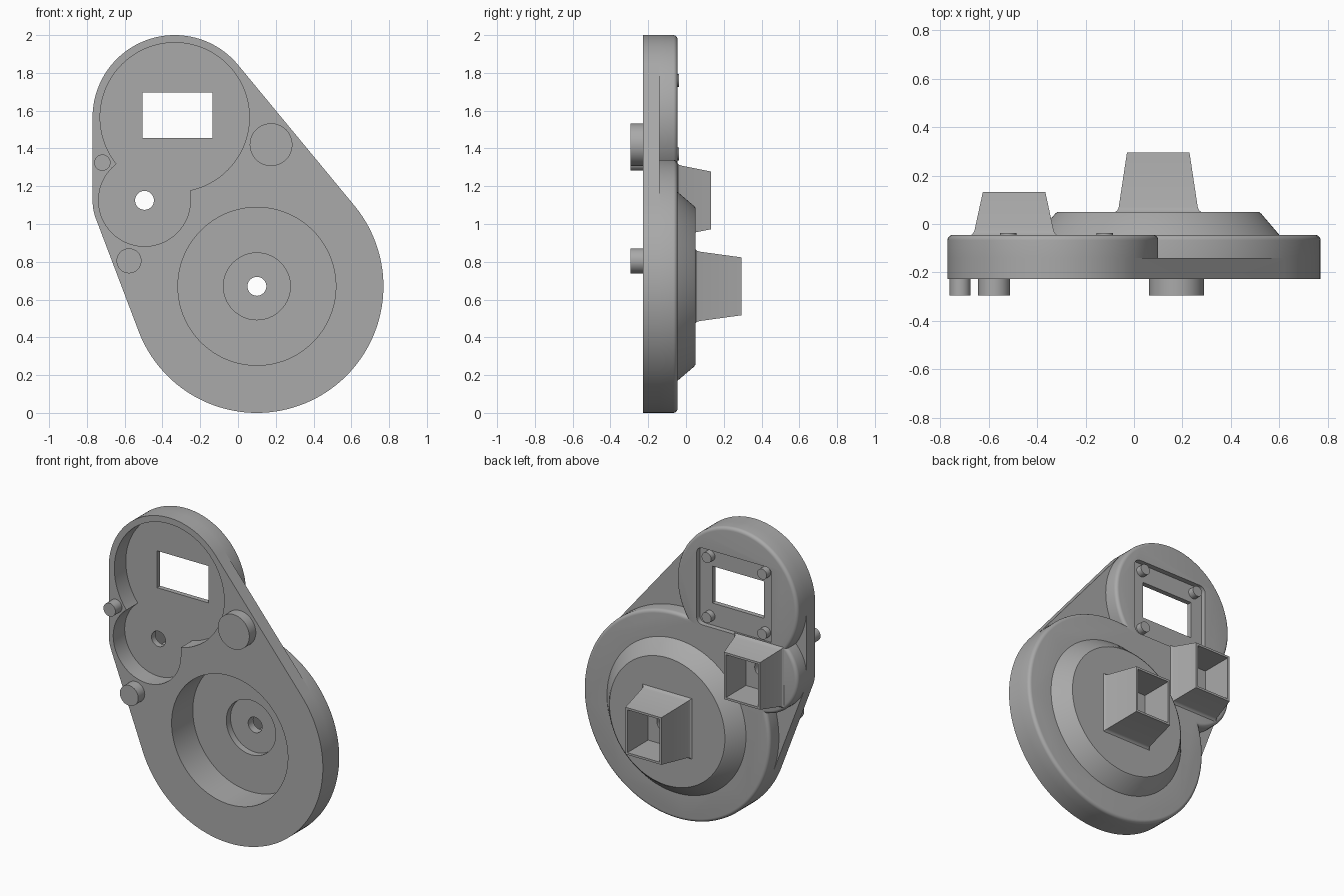
import bpy, bmesh, math
from mathutils import Vector
from mathutils.geometry import convex_hull_2d

cube = bpy.data.objects.get("Cube")
if cube:
    bpy.data.objects.remove(cube, do_unlink=True)

grey = bpy.data.materials.new("mid grey")
grey.use_nodes = True
grey.diffuse_color = (0.4, 0.4, 0.4, 1)
grey.node_tree.nodes["Principled BSDF"].inputs["Base Color"].default_value = (0.4, 0.4, 0.4, 1)

FRONT, BACK, WEB = -0.228, -0.045, -0.14      # main depth levels
BIG, TOP, SMALL = (0.10, 0.67), (-0.335, 1.565), (-0.495, 1.125)
WINDOW = (-0.32, 1.575)


def circle(c, r, n=128):
    return [(c[0] + r * math.cos(2 * math.pi * i / n),
             c[1] + r * math.sin(2 * math.pi * i / n)) for i in range(n)]


def rect(c, hx, hz, r=0.0):
    pts = []
    for k, (sx, sz) in enumerate([(1, 1), (-1, 1), (-1, -1), (1, -1)]):
        steps = 6 if r else 0
        for i in range(steps + 1):
            a = math.pi / 2 * (k + i / max(steps, 1))
            pts.append((c[0] + sx * (hx - r) + r * math.cos(a),
                        c[1] + sz * (hz - r) + r * math.sin(a)))
    return pts


def loft(name, rings):
    """Closed solid through (outline, y) rings."""
    bm = bmesh.new()
    loops = [[bm.verts.new((x, y, z)) for x, z in pts] for pts, y in rings]
    n = len(loops[0])
    for a, b in zip(loops, loops[1:]):
        for i in range(n):
            j = (i + 1) % n
            bm.faces.new((a[i], a[j], b[j], b[i]))
    bm.faces.new(loops[0])
    bm.faces.new(loops[-1])
    bmesh.ops.recalc_face_normals(bm, faces=bm.faces)
    mesh = bpy.data.meshes.new(name)
    bm.to_mesh(mesh)
    bm.free()
    mesh.materials.append(grey)
    ob = bpy.data.objects.new(name, mesh)
    bpy.context.collection.objects.link(ob)
    return ob


def prism(name, pts, y0, y1):
    return loft(name, [(pts, y0), (pts, y1)])


def rounded_disc(name, c, r, f=0.022):
    rings = [(circle(c, r), FRONT)]
    for i in range(6):
        a = math.pi / 2 * i / 5
        rings.append((circle(c, r - f + f * math.cos(a)), BACK - f + f * math.sin(a)))
    return loft(name, rings)


def tower(c, y0, y1):
    """Tapered rectangular socket with a small flare at its foot."""
    return loft("tower", [(rect(c, 0.155, 0.18), y0 - 0.015),
                          (rect(c, 0.178, 0.198), y0 - 0.001),
                          (rect(c, 0.168, 0.189), y0 + 0.007),
                          (rect(c, 0.163, 0.184), y0 + 0.02),
                          (rect(c, 0.129, 0.153), y1)])


def combine(target, other, op):
    mod = target.modifiers.new("join", "BOOLEAN")
    mod.operation, mod.solver, mod.object = op, "EXACT", other
    bpy.context.view_layer.objects.active = target
    bpy.ops.object.modifier_apply(modifier=mod.name)
    bpy.data.objects.remove(other, do_unlink=True)


def smooth(ob):
    bpy.ops.object.select_all(action="DESELECT")
    ob.select_set(True)
    bpy.context.view_layer.objects.active = ob
    bpy.ops.object.shade_smooth_by_angle(angle=math.radians(28))


# Housing: thin web around three raised discs
discs = [(BIG, 0.67), (TOP, 0.435), (SMALL, 0.275)]
cloud = [Vector(p) for c, r in discs for p in circle(c, r)]
outline = [tuple(cloud[i]) for i in convex_hull_2d(cloud)]
housing = prism("housing", outline, FRONT, WEB)
for c, r in discs:
    combine(housing, rounded_disc("disc", c, r), "UNION")

# Conical step on the large disc
combine(housing, loft("step", [(circle(BIG, 0.50), BACK - 0.02), (circle(BIG, 0.50), BACK),
                               (circle(BIG, 0.425), 0.043), (circle(BIG, 0.415), 0.05)]), "UNION")

# Rear recess around the window, with four mounting pins
combine(housing, prism("recess", rect((-0.315, 1.562), 0.27, 0.25, 0.04), -0.078, 0.1),
        "DIFFERENCE")
for sx in (-1, 1):
    for sz in (-1, 1):
        pin = circle((WINDOW[0] + sx * 0.2, 1.565 + sz * 0.195), 0.034, 32)
        combine(housing, prism("pin", pin, -0.09, -0.038), "UNION")

# Two rear towers
combine(housing, tower(BIG, 0.05, 0.295), "UNION")
combine(housing, tower(SMALL, BACK, 0.132), "UNION")

# Front pockets, window, bores and tower cavities
CUT = FRONT - 0.1
cuts = [(circle(BIG, 0.418), CUT, -0.01),
        (circle(BIG, 0.177), CUT, 0.033),
        (circle(TOP, 0.395), CUT, -0.11),
        (circle(SMALL, 0.243), CUT, -0.11),
        (rect((-0.30, 1.15), 0.048, 0.03), CUT, -0.11),
        (rect(WINDOW, 0.185, 0.12), CUT, 0.0),
        (circle(BIG, 0.05, 48), CUT, 0.2),
        (circle(SMALL, 0.05, 48), CUT, 0.0)]
for pts, y0, y1 in cuts:
    combine(housing, prism("cut", pts, y0, y1), "DIFFERENCE")
for c, floor, mouth in ((BIG, 0.085, 0.295), (SMALL, -0.07, 0.132)):
    cavity = loft("cavity", [(rect(c, 0.113, 0.137), floor),
                             (rect(c, 0.115, 0.139), mouth + 0.01)])
    combine(housing, cavity, "DIFFERENCE")
smooth(housing)

# Front locating pegs
pegs = {"upper_left_peg": ((0.175, 1.42), 0.113),
        "upper_right_peg": ((-0.718, 1.325), 0.043),
        "lower_right_peg": ((-0.577, 0.805), 0.066)}
for name, (c, r) in pegs.items():
    smooth(prism(name, circle(c, r, 64), -0.295, FRONT + 0.01))
